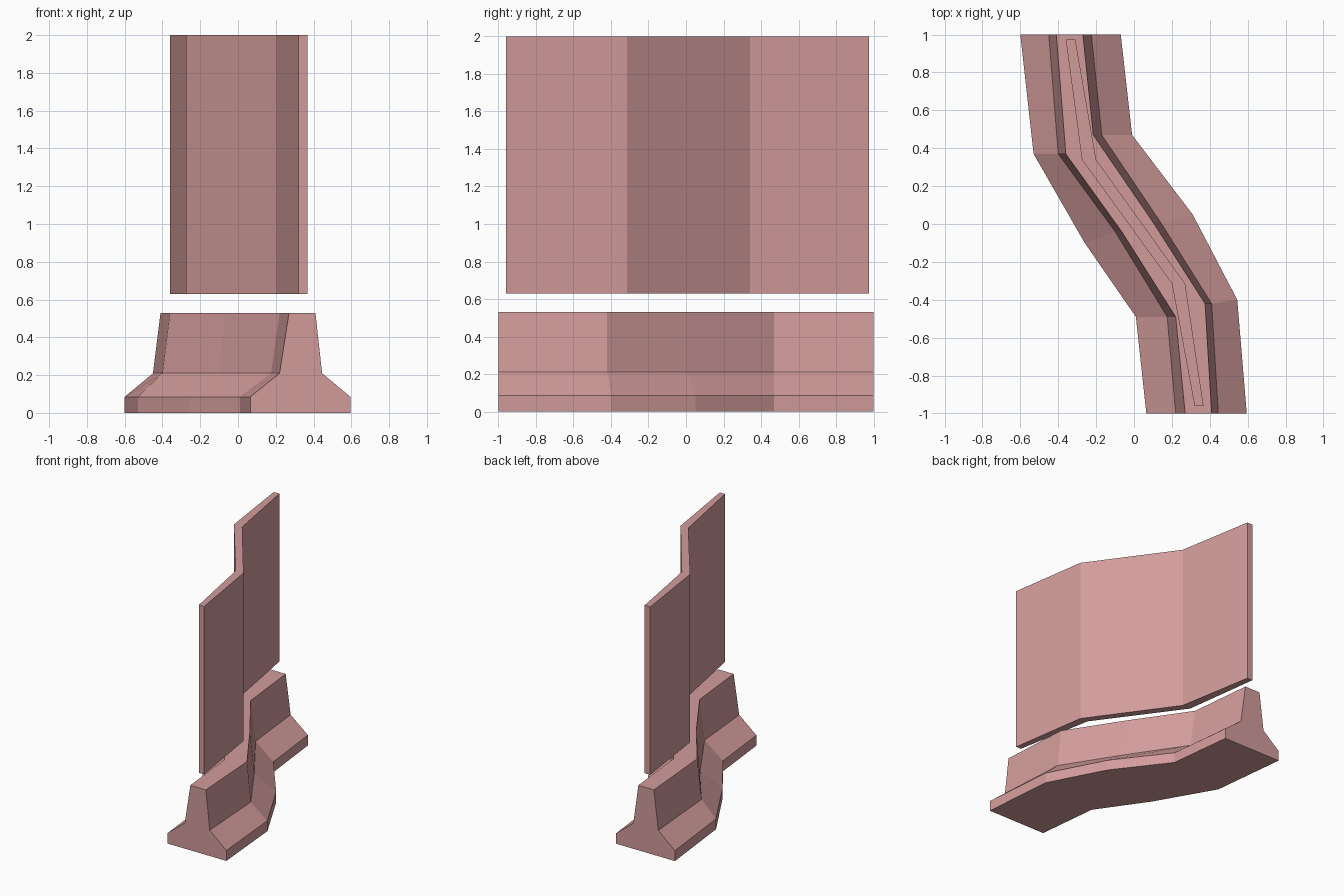
import bpy, bmesh

if "Cube" in bpy.data.objects:
    bpy.data.objects.remove(bpy.data.objects["Cube"])

mat = bpy.data.materials.new("dusty_rose")
mat.diffuse_color = (0.65, 0.33, 0.33, 1)
mat.use_nodes = True
mat.node_tree.nodes["Principled BSDF"].inputs["Base Color"].default_value = mat.diffuse_color


def loft(name, sections):
    """Skin a row of matching closed cross-sections and cap both ends."""
    bm = bmesh.new()
    rings = [[bm.verts.new(p) for p in s] for s in sections]
    n = len(rings[0])
    for a, b in zip(rings, rings[1:]):
        for i in range(n):
            j = (i + 1) % n
            bm.faces.new((a[i], a[j], b[j], b[i]))
    bm.faces.new(rings[0])
    bm.faces.new(rings[-1])
    bmesh.ops.recalc_face_normals(bm, faces=bm.faces)
    me = bpy.data.meshes.new(name)
    bm.to_mesh(me)
    bm.free()
    me.materials.append(mat)
    ob = bpy.data.objects.new(name, me)
    bpy.context.collection.objects.link(ob)
    return ob


# Concrete barrier: (foot x, foot y, shoulder x, top x, upper y) per bend
left = [(-0.60, 1.00, -0.45, -0.41, 1.00),
        (-0.53, 0.37, -0.40, -0.36, 0.37),
        (-0.26, -0.10, -0.10, -0.065, -0.04),
        (0.01, -0.49, 0.175, 0.22, -0.49),
        (0.065, -1.00, 0.22, 0.27, -1.00)]
right = [(-0.07, 1.00, -0.225, -0.27, 1.00),
         (-0.01, 0.47, -0.17, -0.215, 0.47),
         (0.31, 0.05, 0.14, 0.10, 0.01),
         (0.545, -0.40, 0.41, 0.375, -0.42),
         (0.595, -1.00, 0.445, 0.41, -1.00)]


def side(foot_x, foot_y, shoulder_x, top_x, upper_y):
    return [(foot_x, foot_y, 0), (foot_x, foot_y, 0.085),
            (shoulder_x, upper_y, 0.21), (top_x, upper_y, 0.53)]


loft("barrier_base", [side(*l) + side(*r)[::-1] for l, r in zip(left, right)])

# Upright folded panel hovering over the barrier: (left x, right x, y)
panel = [(-0.36, -0.31, 0.975), (-0.275, -0.20, 0.34),
         (0.20, 0.27, -0.315), (0.32, 0.367, -0.96)]
loft("upper_panel", [[(a, y, 0.63), (a, y, 2.0), (b, y, 2.0), (b, y, 0.63)]
                     for a, b, y in panel])
